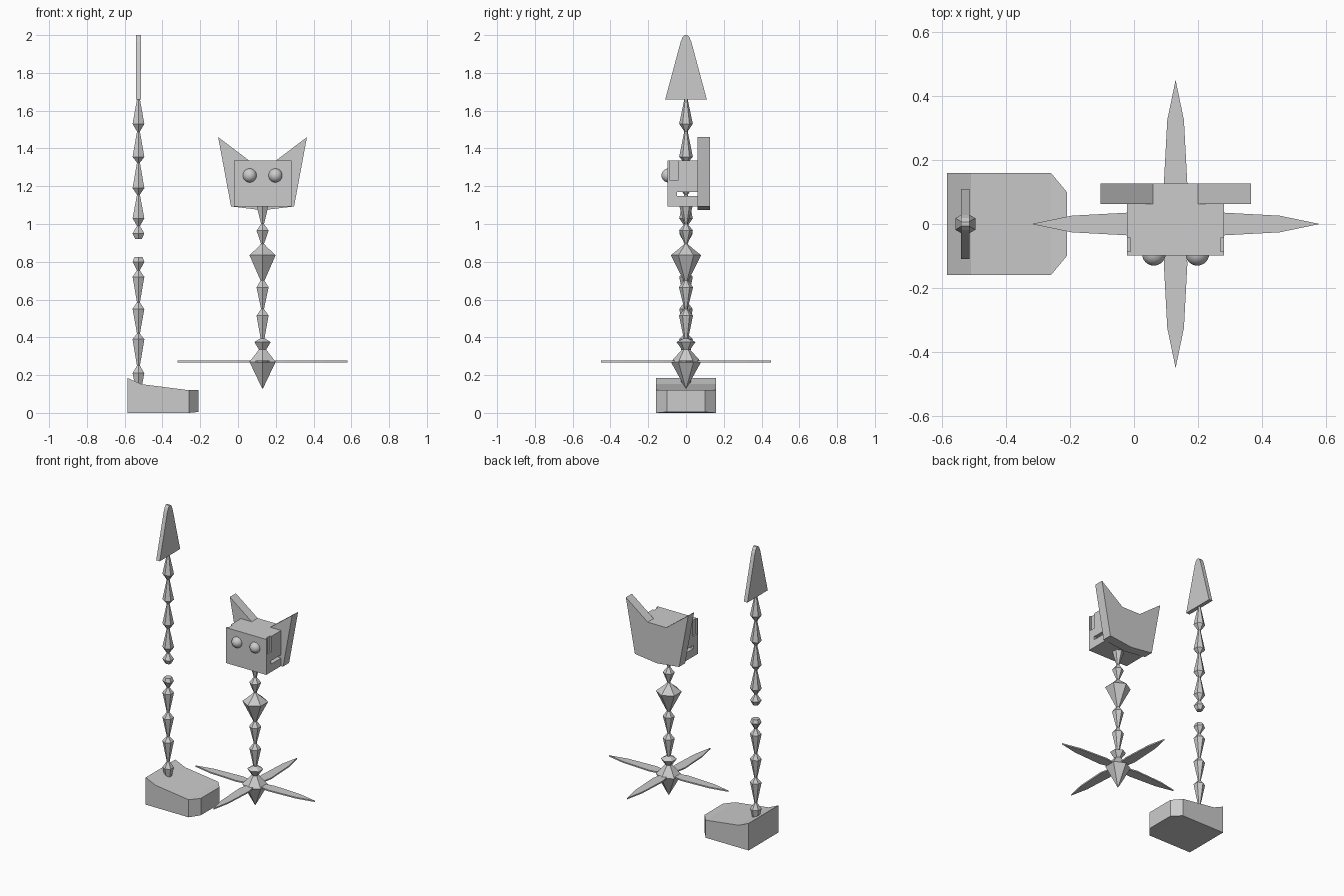
import bpy, bmesh, math
from mathutils import Vector

if "Cube" in bpy.data.objects:
    bpy.data.objects.remove(bpy.data.objects["Cube"])

grey = bpy.data.materials.new("plain_grey")
grey.diffuse_color = (0.6, 0.6, 0.6, 1)
grey.use_nodes = True
grey.node_tree.nodes["Principled BSDF"].inputs["Base Color"].default_value = grey.diffuse_color


def finish(name, bm):
    bmesh.ops.recalc_face_normals(bm, faces=bm.faces)
    me = bpy.data.meshes.new(name)
    bm.to_mesh(me)
    bm.free()
    ob = bpy.data.objects.new(name, me)
    bpy.context.collection.objects.link(ob)
    me.materials.append(grey)
    return ob


def chain(name, x, profile, sides=6):
    """Faceted spindle along z from (height, radius) pairs."""
    bm = bmesh.new()
    rings = []
    for z, r in profile:
        rings.append([bm.verts.new((x + r * math.sin(math.tau * i / sides),
                                    r * math.cos(math.tau * i / sides), z))
                      for i in range(sides)])
    for a, b in zip(rings, rings[1:]):
        for i in range(sides):
            j = (i + 1) % sides
            bm.faces.new((a[i], a[j], b[j], b[i]))
    bm.faces.new(rings[0])
    bm.faces.new(rings[-1])
    return finish(name, bm)


def prism(name, points, offset):
    """Extrude a closed outline of 3D points by an offset."""
    bm = bmesh.new()
    face = bm.faces.new([bm.verts.new(p) for p in points])
    ext = bmesh.ops.extrude_face_region(bm, geom=[face])
    bmesh.ops.translate(bm, vec=Vector(offset),
                        verts=[v for v in ext["geom"] if isinstance(v, bmesh.types.BMVert)])
    return finish(name, bm)


def box(name, lo, hi):
    return prism(name, [(lo[0], lo[1], lo[2]), (hi[0], lo[1], lo[2]),
                        (hi[0], hi[1], lo[2]), (lo[0], hi[1], lo[2])], (0, 0, hi[2] - lo[2]))


# Wedge foot with cut front corners and a sloping top
outline = [(-0.585, 0.16, 0.185), (-0.51, 0.16, 0.152), (-0.26, 0.16, 0.12), (-0.21, 0.10, 0.12)]
bm = bmesh.new()
cols = []
for x, y, z in outline:
    cols.append([bm.verts.new((x, s * y, h)) for s, h in ((1, 0.005), (1, z), (-1, z), (-1, 0.005))])
for c in cols[:3]:
    c[0].co.z = c[3].co.z = 0
for a, b in zip(cols, cols[1:]):
    for i in range(4):
        j = (i + 1) % 4
        bm.faces.new((a[i], a[j], b[j], b[i]))
bm.faces.new(cols[0])
bm.faces.new(cols[-1])
finish("foot", bm)

# Tall segmented rod, broken in the middle
TX, T, W = -0.527, 0.009, 0.036
chain("lower_rod", TX, [(0.14, 0.02), (0.21, W), (0.25, T), (0.39, W), (0.42, T), (0.55, W),
                        (0.585, T), (0.72, W), (0.755, T), (0.80, W), (0.825, 0.025)])
chain("upper_rod", TX, [(0.92, 0.02), (0.95, W), (0.99, T), (1.03, W), (1.155, T), (1.19, W),
                        (1.325, T), (1.355, W), (1.49, T), (1.53, W), (1.66, T)])

# Flat fin on top of the rod
half = [(0.11, 1.66), (0.028, 1.965), (0.018, 1.988), (0.007, 2.0)]
fin = half + [(-y, z) for y, z in reversed(half)]
prism("fin", [(TX - 0.0135, y, z) for y, z in fin], (0.027, 0, 0))

# Segmented body spine
BX = 0.13
chain("spine", BX, [(0.13, 0.003), (0.27, 0.08), (0.335, 0.022), (0.375, 0.05), (0.395, 0.012),
                    (0.515, 0.037), (0.55, T), (0.665, 0.037), (0.70, 0.012), (0.835, 0.08),
                    (0.875, 0.03), (0.895, T), (0.965, 0.037), (1.0, T), (1.10, 0.037), (1.155, T)])

# Four thin leaf-shaped legs
leaf = [(0.03, 0.02), (0.12, 0.037), (0.325, 0.026)]
for k in range(4):
    a = k * math.pi / 2
    pts = leaf + [(0.45, 0)] + [(r, -w) for r, w in reversed(leaf)]
    leg = prism("leg", [(r * math.cos(a) - w * math.sin(a) + BX,
                         r * math.sin(a) + w * math.cos(a), 0.268) for r, w in pts], (0, 0, 0.009))

# Head block with a side-to-side slot and small corner recesses
head = box("head", (-0.022, -0.098, 1.093), (0.282, 0.062, 1.335))
cutters = [box("slot_cutter", (-0.1, -0.047, 1.147), (0.4, 0.1, 1.169))]
for s in (-1, 1):
    x = BX + s * 0.152
    cutters.append(box("corner_cutter", (x - 0.011, -0.086, 1.23), (x + 0.011, -0.043, 1.40)))
for c in cutters:
    c.hide_render = True
    c.hide_set(True)
    m = head.modifiers.new("cut", "BOOLEAN")
    m.operation = "DIFFERENCE"
    m.solver = "EXACT"
    m.object = c

# Eared back plate
ears = [(-0.235, 1.46), (-0.07, 1.335), (0.07, 1.335), (0.235, 1.46),
        (0.167, 1.093), (0, 1.073), (-0.167, 1.093)]
prism("ear_plate", [(BX + x, 0.062, z) for x, z in ears], (0, 0.065, 0))

# Round eyes
for s in (-1, 1):
    bpy.ops.mesh.primitive_uv_sphere_add(segments=24, ring_count=16, radius=0.037,
                                         location=(BX + s * 0.068, -0.093, 1.257))
    eye = bpy.context.object
    eye.name = "eye"
    eye.data.materials.append(grey)
    bpy.ops.object.shade_smooth()
